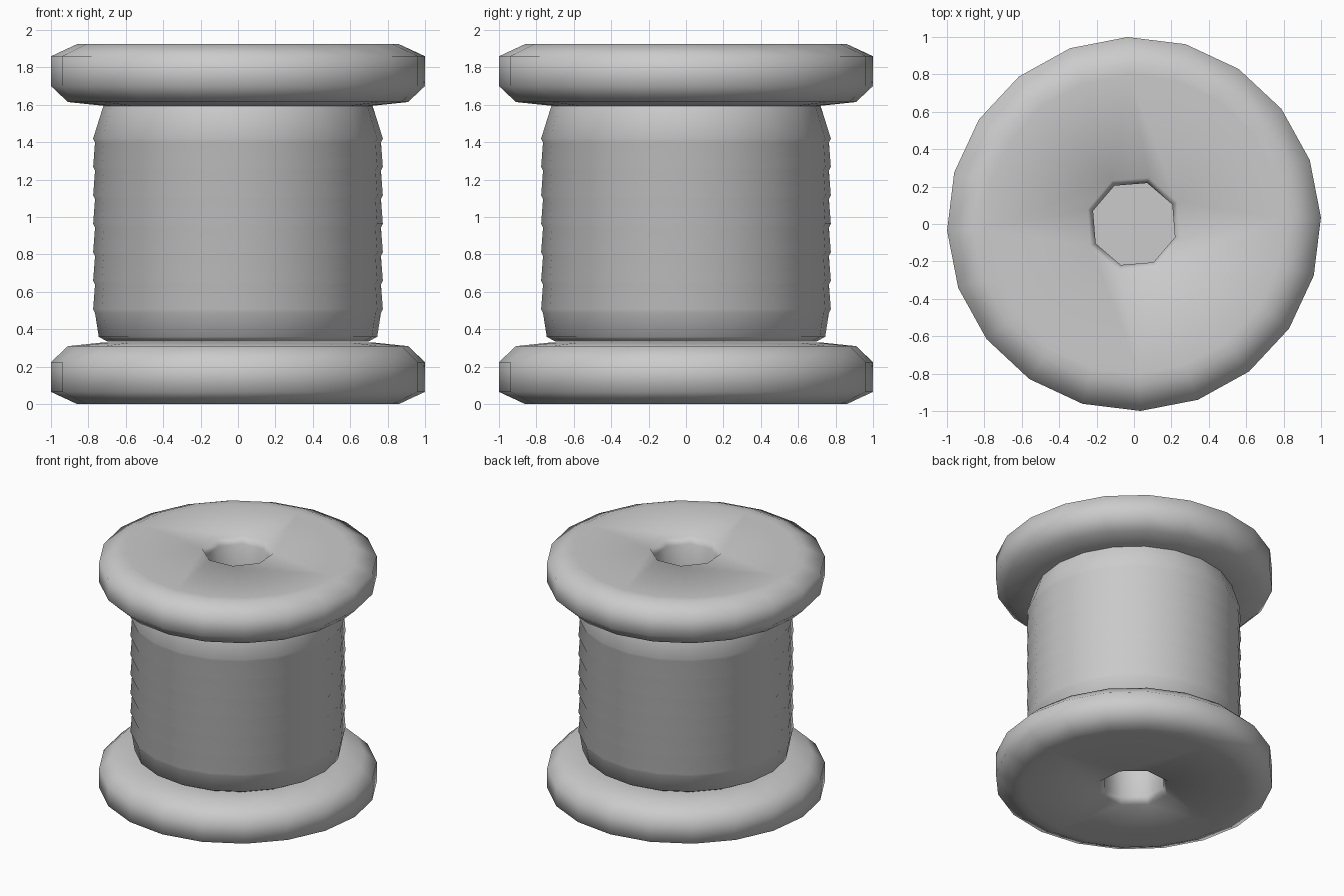
import bpy, bmesh, math

cube = bpy.data.objects.get("Cube")
if cube:
    bpy.data.objects.remove(cube)

SIDES, TURN = 20, math.radians(2)
HOLE_SIDES, HOLE_TURN = 8, math.radians(27)

grey = bpy.data.materials.new("plain_grey")
grey.use_nodes = True
colour = (0.6, 0.6, 0.6, 1)
grey.diffuse_color = colour
grey.node_tree.nodes["Principled BSDF"].inputs["Base Color"].default_value = colour


def ring(bm, radius, z, sides=SIDES, turn=TURN):
    """Closed loop of edges around the z axis."""
    step = math.tau / sides
    verts = [bm.verts.new((radius * math.cos(turn + i * step),
                           radius * math.sin(turn + i * step), z))
             for i in range(sides)]
    return [bm.edges.new((verts[i], verts[(i + 1) % sides])) for i in range(sides)]


def join(bm, loops):
    for a, b in zip(loops, loops[1:]):
        bmesh.ops.bridge_loops(bm, edges=a + b)


def finish(bm, name, angle):
    bmesh.ops.recalc_face_normals(bm, faces=bm.faces)
    mesh = bpy.data.meshes.new(name)
    bm.to_mesh(mesh)
    bm.free()
    mesh.materials.append(grey)
    obj = bpy.data.objects.new(name, mesh)
    bpy.context.collection.objects.link(obj)
    bpy.ops.object.select_all(action='DESELECT')
    obj.select_set(True)
    bpy.context.view_layer.objects.active = obj
    bpy.ops.object.shade_smooth_by_angle(angle=math.radians(angle))


def flange(name, outer_z, direction):
    """Rounded disc with an eight-sided hole; depth runs towards the thread."""
    bm = bmesh.new()
    rim = [(0.80, 0), (0.86, 0), (1.0, 0.065), (1.0, 0.225), (0.91, 0.31), (0.72, 0.33)]
    bore = [(0.23, 0.33), (0.23, 0.05), (0.26, 0)]
    loops = [ring(bm, r, outer_z + direction * d) for r, d in rim]
    loops += [ring(bm, r, outer_z + direction * d, HOLE_SIDES, HOLE_TURN) for r, d in bore]
    join(bm, loops + loops[:1])
    finish(bm, name, 75)


flange("top_flange", 1.925, -1)
flange("bottom_flange", 0.0, 1)

# Wound thread: a capped drum with seven flared ridges
bm = bmesh.new()
profile = [(0.72, 1.595)]
for i in range(7):
    z = 1.42 - i * 0.152
    profile += [(0.775, z), (0.765, z - 0.02)]
profile += [(0.745, 0.36), (0.70, 0.335)]
loops = [ring(bm, r, z) for r, z in profile]
join(bm, loops)
for end in (loops[0], loops[-1]):
    bmesh.ops.contextual_create(bm, geom=end)
finish(bm, "thread_winding", 60)
